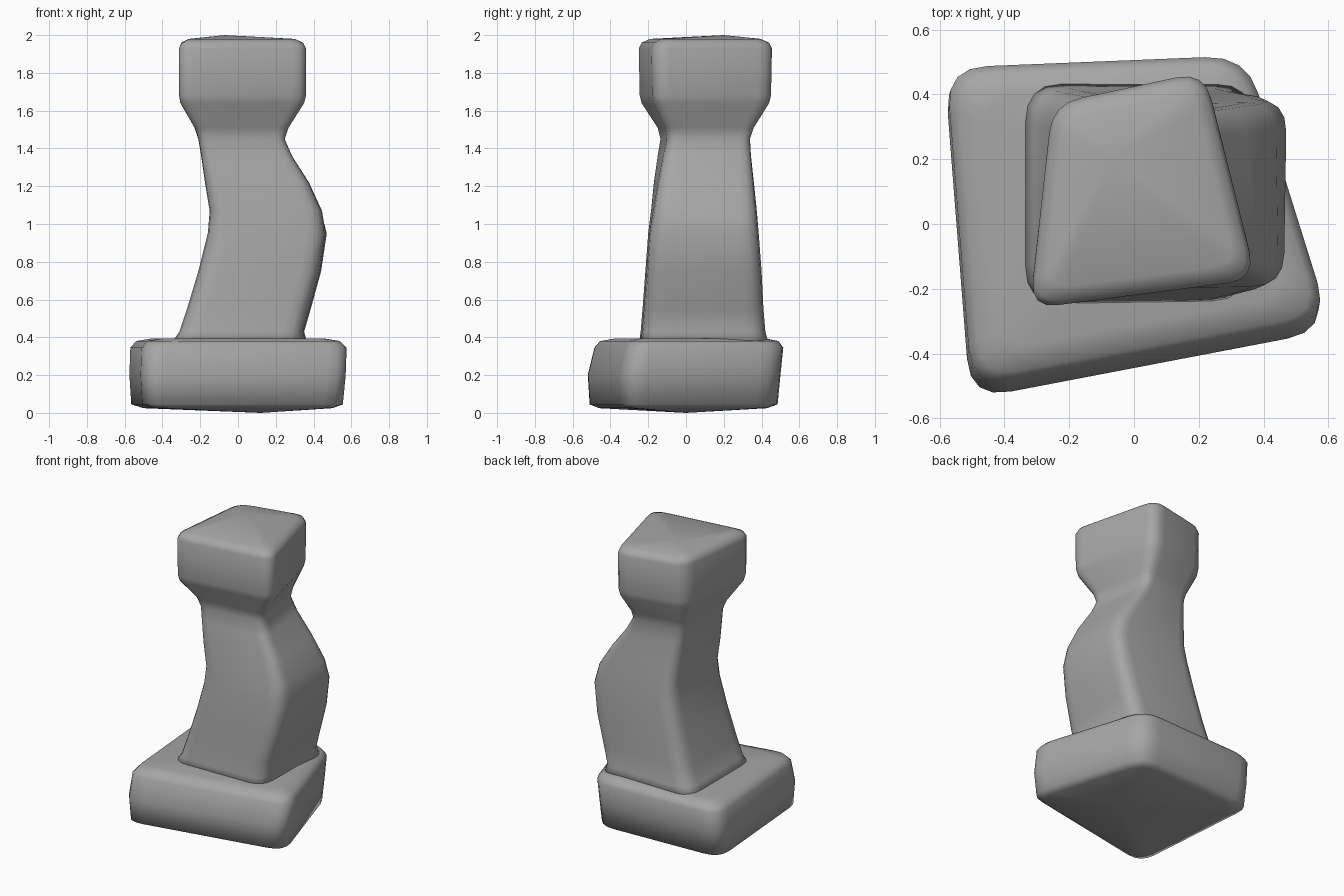
import bpy
import bmesh
from mathutils import Vector

cube = bpy.data.objects.get("Cube")
if cube:
    bpy.data.objects.remove(cube)

GREY = 0.38
stone = bpy.data.materials.new("stone grey")
stone.use_nodes = True
stone.diffuse_color = (GREY, GREY, GREY, 1)
stone.node_tree.nodes["Principled BSDF"].inputs["Base Color"].default_value = (GREY, GREY, GREY, 1)


def rounded(corners, cut, steps=4):
    """Counter-clockwise outline with rounded corners, scaled to fill the unit square."""
    points = []
    count = len(corners)
    for i, corner in enumerate(corners):
        p = Vector(corner)
        a = p + (Vector(corners[i - 1]) - p).normalized() * cut
        b = p + (Vector(corners[(i + 1) % count]) - p).normalized() * cut
        for s in range(steps + 1):
            t = s / steps
            points.append(a.lerp(p, t).lerp(p.lerp(b, t), t))
    xs = [p.x for p in points]
    ys = [p.y for p in points]
    return [Vector(((p.x - min(xs)) / (max(xs) - min(xs)),
                    (p.y - min(ys)) / (max(ys) - min(ys)))) for p in points]


def loft(name, levels, outline, bottom, top):
    """Skin a stack of outlines, each given as z, x range and y range."""
    bm = bmesh.new()
    rings = []
    for z, x0, x1, y0, y1 in levels:
        rings.append([bm.verts.new((x0 + (x1 - x0) * p.x, y0 + (y1 - y0) * p.y, z))
                      for p in outline(z)])
    count = len(rings[0])
    low, high = bm.verts.new(bottom), bm.verts.new(top)
    for i in range(count):
        j = (i + 1) % count
        for a, b in zip(rings, rings[1:]):
            bm.faces.new((a[i], a[j], b[j], b[i]))
        bm.faces.new((low, rings[0][j], rings[0][i]))
        bm.faces.new((high, rings[-1][i], rings[-1][j]))
    for face in bm.faces:
        face.smooth = True
    mesh = bpy.data.meshes.new(name)
    bm.to_mesh(mesh)
    bm.free()
    mesh.materials.append(stone)
    obj = bpy.data.objects.new(name, mesh)
    bpy.context.collection.objects.link(obj)
    return obj


# Crooked plinth
base_shape = rounded([(-.58, .50), (-.50, -.55), (.62, -.33), (.36, .54)], 0.13)
loft("base", [
    (.025, -.50, .50, -.46, .43),
    (.045, -.565, .555, -.51, .485),
    (.2, -.575, .57, -.52, .50),
    (.345, -.57, .575, -.485, .515),
    (.38, -.54, .54, -.455, .49),
    (.395, -.45, .45, -.37, .42),
], lambda z: base_shape, (.12, 0, 0), (0, .05, .395))

# Bent shaft that twists into a flared, skewed capital
shaft_shape = rounded([(-.33, .40), (-.33, -.24), (.35, -.23), (.36, .40)], 0.11)
capital_shape = rounded([(-.25, .37), (-.32, -.26), (.38, -.17), (.22, .47)], 0.09)


def pillar_outline(z):
    t = min(max((z - 1.0) / 0.65, 0), 1)
    return [a.lerp(b, t) for a, b in zip(shaft_shape, capital_shape)]


loft("shaft_and_capital", [
    (.36, -.36, .37, -.25, .44),
    (.43, -.31, .35, -.24, .42),
    (.55, -.27, .385, -.23, .41),
    (.75, -.21, .44, -.215, .40),
    (.95, -.16, .47, -.20, .385),
    (1.07, -.15, .45, -.185, .375),
    (1.22, -.175, .38, -.17, .36),
    (1.36, -.195, .29, -.15, .345),
    (1.45, -.21, .25, -.135, .34),
    (1.51, -.23, .27, -.15, .36),
    (1.64, -.305, .35, -.235, .44),
    (1.68, -.312, .36, -.245, .45),
    (1.93, -.312, .36, -.25, .455),
    (1.96, -.30, .345, -.235, .44),
    (1.98, -.26, .30, -.19, .395),
], pillar_outline, (0, .1, .36), (-.07, .2, 2.0))
